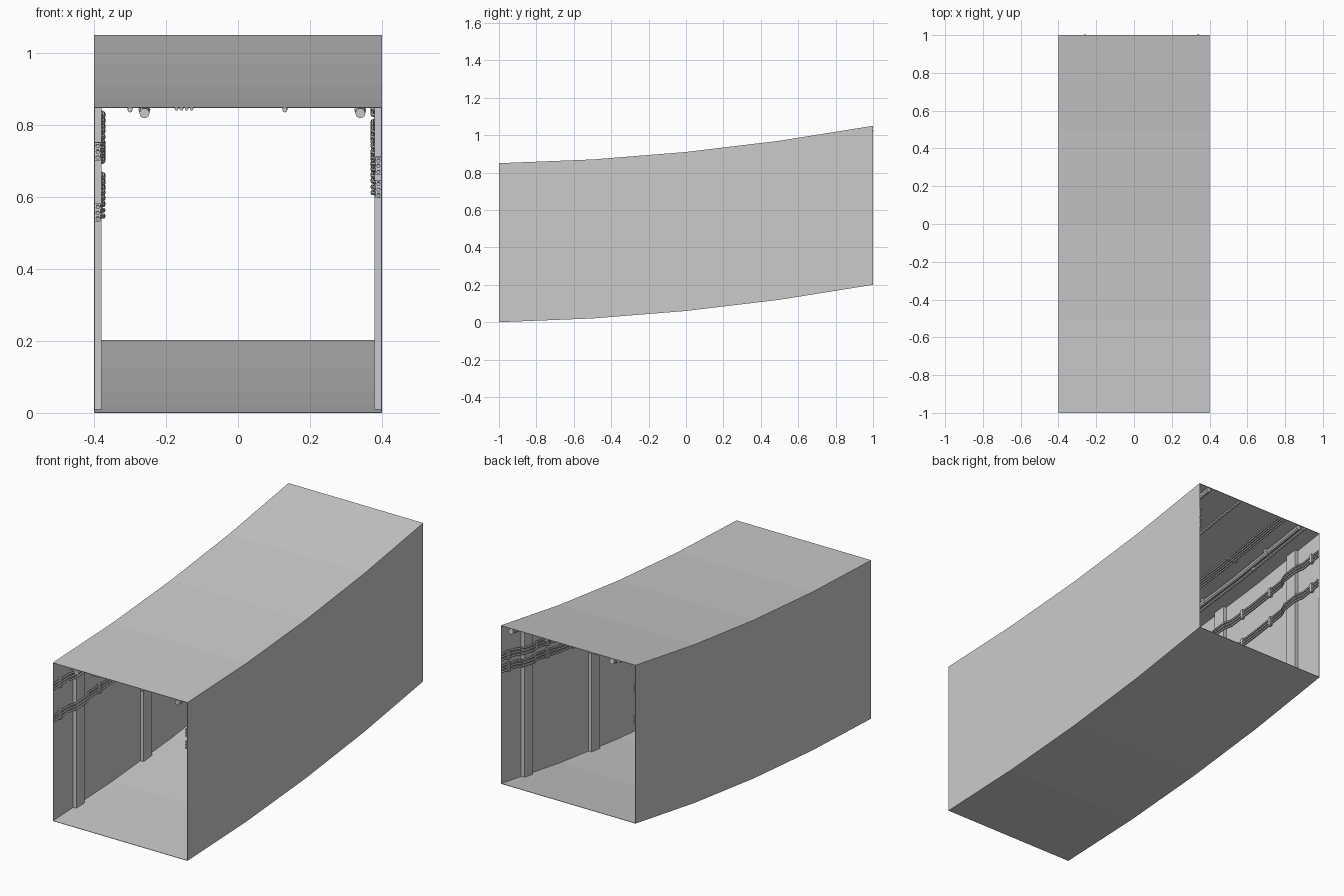
import bpy, bmesh

if "Cube" in bpy.data.objects:
    bpy.data.objects.remove(bpy.data.objects["Cube"])

grey = bpy.data.materials.new("concrete grey")
grey.use_nodes = True
grey.diffuse_color = (0.6, 0.6, 0.6, 1)
grey.node_tree.nodes["Principled BSDF"].inputs["Base Color"].default_value = (0.6, 0.6, 0.6, 1)

HALF, HEIGHT = 0.4, 0.85
STATIONS = [-1, -0.5, 0, 0.5, 1]
RISE = [0, 0.02, 0.06, 0.12, 0.2]
POSTS = [-0.795, -0.225, 0.225, 0.795]


def rise(y):
    """Height of the sloping floor at y."""
    i = min(3, max(0, int((y + 1) * 2)))
    t = (y - STATIONS[i]) * 2
    return RISE[i] + t * (RISE[i + 1] - RISE[i])


def add_mesh(name, bm):
    bmesh.ops.recalc_face_normals(bm, faces=bm.faces)
    mesh = bpy.data.meshes.new(name)
    bm.to_mesh(mesh)
    bm.free()
    mesh.materials.append(grey)
    obj = bpy.data.objects.new(name, mesh)
    bpy.context.collection.objects.link(obj)
    return obj


def add_boxes(name, boxes):
    """Boxes (centre, size) that are sheared to follow the slope."""
    bm = bmesh.new()
    for centre, size in boxes:
        for v in bmesh.ops.create_cube(bm, size=1)["verts"]:
            v.co = [c + s * k for c, s, k in zip(centre, size, v.co)]
            v.co.z += rise(v.co.y)
    return add_mesh(name, bm)


def add_tubes(name, paths, radius, sides=1):
    """Round tubes along paths, raised to follow the slope."""
    curve = bpy.data.curves.new(name, "CURVE")
    curve.dimensions = "3D"
    curve.bevel_depth = radius
    curve.bevel_resolution = sides
    curve.use_fill_caps = True
    for path in paths:
        spline = curve.splines.new("POLY")
        spline.points.add(len(path) - 1)
        for point, (x, y, z) in zip(spline.points, path):
            point.co = (x, y, z + rise(y), 1)
    curve.materials.append(grey)
    obj = bpy.data.objects.new(name, curve)
    bpy.context.collection.objects.link(obj)
    bpy.ops.object.select_all(action="DESELECT")
    obj.select_set(True)
    bpy.context.view_layer.objects.active = obj
    bpy.ops.object.convert(target="MESH")
    bpy.ops.object.shade_smooth_by_angle()


# Corridor shell: an open square tube swept up the slope
bm = bmesh.new()
rings = []
for y in STATIONS:
    corners = [(-HALF, 0), (HALF, 0), (HALF, HEIGHT), (-HALF, HEIGHT)]
    rings.append([bm.verts.new((x, y, z + rise(y))) for x, z in corners])
for a, b in zip(rings, rings[1:]):
    for i in range(4):
        j = (i + 1) % 4
        bm.faces.new((a[i], a[j], b[j], b[i]))
shell = add_mesh("corridor_shell", bm)
thickness = shell.modifiers.new("thickness", "SOLIDIFY")
thickness.thickness = 0.003
thickness.offset = -1

# Wall posts
for side, label in ((-1, "right"), (1, "left")):
    add_boxes(label + "_wall_posts", [((side * 0.389, y, 0.425), (0.02, 0.07, 0.845)) for y in POSTS])

# Wall cables, which step out around each post
def cable_path(side, z):
    path = [(side * 0.39, -1, z)]
    for y in POSTS:
        for dy, x in ((-0.085, 0.39), (-0.045, 0.374), (0.045, 0.374), (0.085, 0.39)):
            path.append((side * x, y + dy, z))
    path += [(side * 0.39, y, z) for y in (-0.5, 0, 0.5, 1)]
    return sorted(path, key=lambda p: p[1])


for side, label, levels in ((-1, "right", (0.555, 0.725)), (1, "left", (0.62, 0.685))):
    heights = [z + dz for z in levels for dz in (-0.016, 0, 0.016)]
    add_tubes(label + "_wall_cables", [cable_path(side, z) for z in heights], 0.0055)
    add_boxes(label + "_cable_clips", [((side * 0.391, y, z), (0.018, 0.014, 0.05))
              for z in levels for y in (-0.95, -0.62, -0.4, 0, 0.4, 0.62, 0.95)])

# Ceiling pipes and conduits
def straight(x, z):
    return [(x, y, z) for y in STATIONS]


add_tubes("ceiling_pipes", [straight(x, 0.833) for x in (-0.26, 0.34)], 0.014, 3)
add_tubes("ceiling_conduits", [straight(x, 0.842) for x in (-0.3, 0.13)], 0.007, 2)
add_tubes("ceiling_cables", [straight(-0.15 + 0.014 * k, 0.845) for k in (-1.5, -0.5, 0.5, 1.5)], 0.005)

# Pipe collars and hanger blocks
collars = [[(x, y - 0.012, 0.833), (x, y + 0.012, 0.833)]
           for x in (-0.26, 0.34) for y in (-0.75, -0.25, 0.25, 0.75)]
add_tubes("pipe_collars", collars, 0.0165, 3)
add_boxes("pipe_hangers", [((x, y, 0.843), (0.03, 0.018, 0.01))
          for x in (-0.26, 0.34) for y in (-0.75, -0.25, 0.25, 0.75)])
add_boxes("conduit_clips", [((x, y, 0.842), (w, 0.014, 0.013))
          for x, w in ((-0.3, 0.018), (0.13, 0.018), (-0.15, 0.06))
          for y in (-0.7, -0.05, 0.6)])
